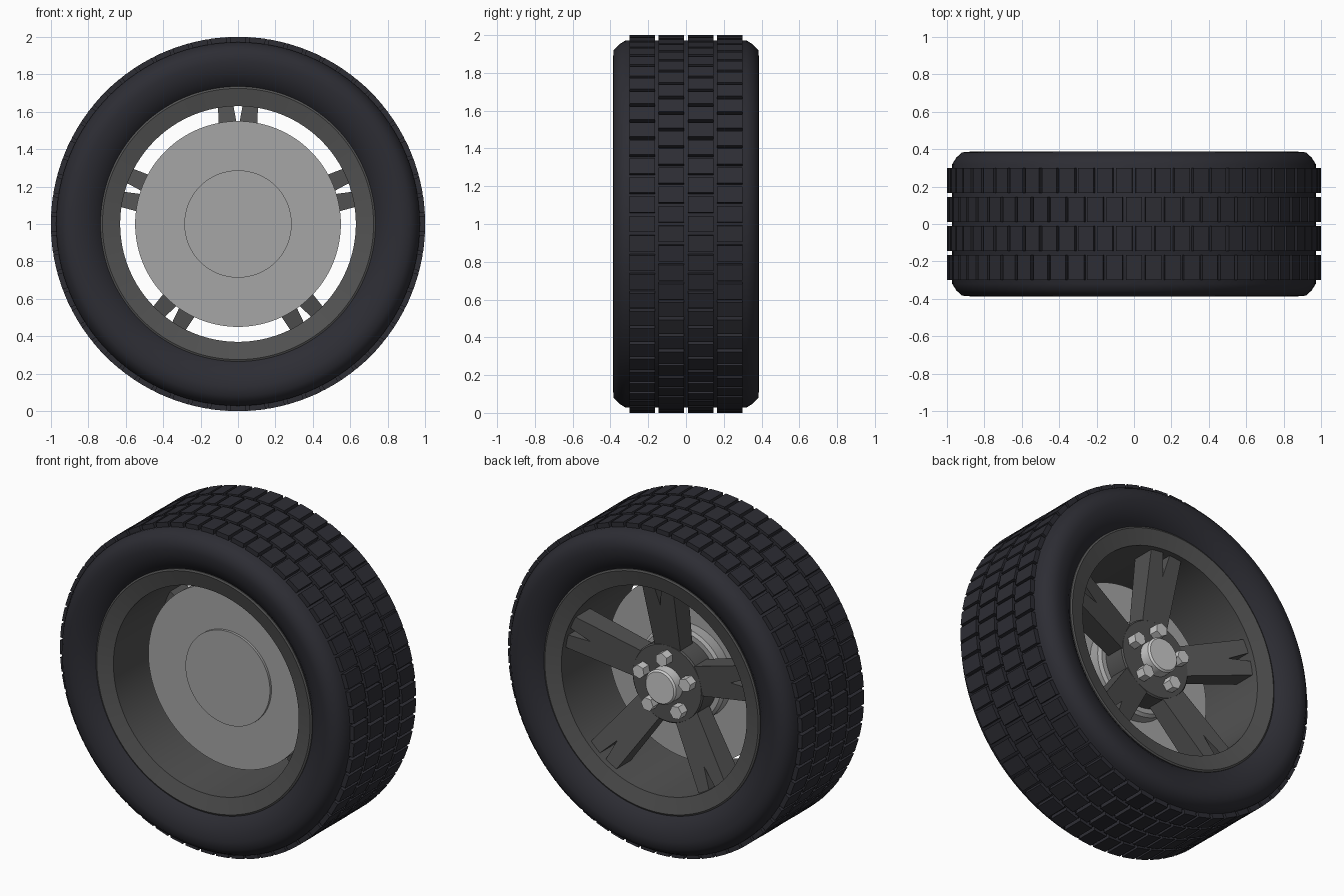
import bpy, bmesh, math
from mathutils import Matrix, Vector

cube = bpy.data.objects.get("Cube")
if cube:
    bpy.data.objects.remove(cube, do_unlink=True)

AXLE = Vector((0, 0, 1))
SEGMENTS = 128


def material(name, rgb, rough=0.6):
    m = bpy.data.materials.new(name)
    m.use_nodes = True
    m.diffuse_color = (*rgb, 1)
    node = m.node_tree.nodes["Principled BSDF"]
    node.inputs["Base Color"].default_value = (*rgb, 1)
    node.inputs["Roughness"].default_value = rough
    return m


rubber = material("black_rubber", (0.026, 0.026, 0.034))
alloy = material("dark_alloy", (0.085, 0.085, 0.085))
steel = material("brake_steel", (0.38, 0.38, 0.38))
chrome = material("bright_metal", (0.6, 0.6, 0.6))


def finish(name, bm, mat, smooth=None):
    bmesh.ops.recalc_face_normals(bm, faces=bm.faces)
    mesh = bpy.data.meshes.new(name)
    bm.to_mesh(mesh)
    bm.free()
    mesh.materials.append(mat)
    ob = bpy.data.objects.new(name, mesh)
    ob.location = AXLE
    bpy.context.collection.objects.link(ob)
    if smooth:
        bpy.ops.object.select_all(action="DESELECT")
        ob.select_set(True)
        bpy.context.view_layer.objects.active = ob
        bpy.ops.object.shade_smooth_by_angle(angle=math.radians(smooth))
    return ob


def turn(name, profile, mat, smooth=30, closed=True, segments=SEGMENTS):
    """Revolve (radius, y) points about the axle; open profiles get end caps."""
    bm = bmesh.new()
    rings = []
    for r, y in profile:
        rings.append([bm.verts.new((r * math.sin(a), y, r * math.cos(a)))
                      for a in (math.tau * i / segments for i in range(segments))])
    pairs = list(zip(rings, rings[1:]))
    if closed:
        pairs.append((rings[-1], rings[0]))
    else:
        bm.faces.new(rings[0])
        bm.faces.new(rings[-1])
    for a, b in pairs:
        for i in range(segments):
            j = (i + 1) % segments
            bm.faces.new((a[i], a[j], b[j], b[i]))
    return finish(name, bm, mat, smooth)


def mirrored(half):
    """Complete a symmetric profile across y = 0."""
    return half + [(r, -y) for r, y in reversed(half)]


# Tyre carcass and rim
turn("tyre", mirrored([(0.70, 0.28), (0.73, 0.32), (0.77, 0.355), (0.82, 0.378),
                       (0.87, 0.387), (0.92, 0.383), (0.95, 0.355), (0.972, 0.32)]),
     rubber, smooth=45)
turn("rim", mirrored([(0.63, 0.31), (0.725, 0.335), (0.735, 0.33), (0.735, 0.29),
                      (0.66, 0.24)]), alloy)

# Tread blocks in four staggered rows
BLOCKS = 60
bm = bmesh.new()
for row, y in enumerate((-0.2325, -0.0775, 0.0775, 0.2325)):
    for i in range(BLOCKS):
        angle = math.tau * (i + 0.5 * (row % 2)) / BLOCKS
        place = (Matrix.Rotation(angle, 4, "Y") @ Matrix.Translation((0, y, 0.98))
                 @ Matrix.Diagonal((0.086, 0.135, 0.04, 1)))
        bmesh.ops.create_cube(bm, size=1, matrix=place)
finish("tread_blocks", bm, rubber)

# Five split spokes, each made from two mirrored arms
ARM = [(0, 0.15), (0.085, 0.15), (0.108, 0.645), (0.027, 0.645), (0, 0.5)]


def face_y(r):
    return 0.175 + 0.24 * (r - 0.2)


def back_y(r):
    return 0.06 + 0.18 * (r - 0.2)


bm = bmesh.new()
for i in range(5):
    spin = Matrix.Rotation(math.tau * i / 5, 4, "Y")
    for side in (-1, 1):
        outer = [bm.verts.new(spin @ Vector((side * x, face_y(r), r))) for x, r in ARM]
        inner = [bm.verts.new(spin @ Vector((side * x, back_y(r), r))) for x, r in ARM]
        bm.faces.new(outer)
        bm.faces.new(inner)
        # The arms meet along the centre line, so that side stays open
        for k in range(len(ARM) - 1):
            bm.faces.new((outer[k], outer[k + 1], inner[k + 1], inner[k]))
bmesh.ops.remove_doubles(bm, verts=bm.verts, dist=0.0001)
finish("spokes", bm, alloy)

# Hub and centre cap
turn("hub", [(0.24, 0.04), (0.24, 0.175), (0.232, 0.183)], alloy, closed=False)
turn("centre_cap", [(0.105, 0.17), (0.105, 0.245), (0.095, 0.255)], chrome, closed=False)

# Hexagonal wheel nuts
bm = bmesh.new()
for i in range(5):
    place = (Matrix.Rotation(math.tau * i / 5, 4, "Y") @ Matrix.Translation((0, 0.205, 0.165))
             @ Matrix.Rotation(-math.pi / 2, 4, "X"))
    bmesh.ops.create_cone(bm, cap_ends=True, segments=6, radius1=0.042, radius2=0.042,
                          depth=0.07, matrix=place)
finish("wheel_nuts", bm, chrome)

# Brake disc with its raised centre
turn("brake_disc", [(0.55, -0.085), (0.55, -0.035)], steel, closed=False)
turn("brake_disc_centre", [(0.287, -0.1), (0.287, 0.03), (0.27, 0.045), (0.22, 0.045),
                           (0.22, 0.07)], steel, closed=False)
